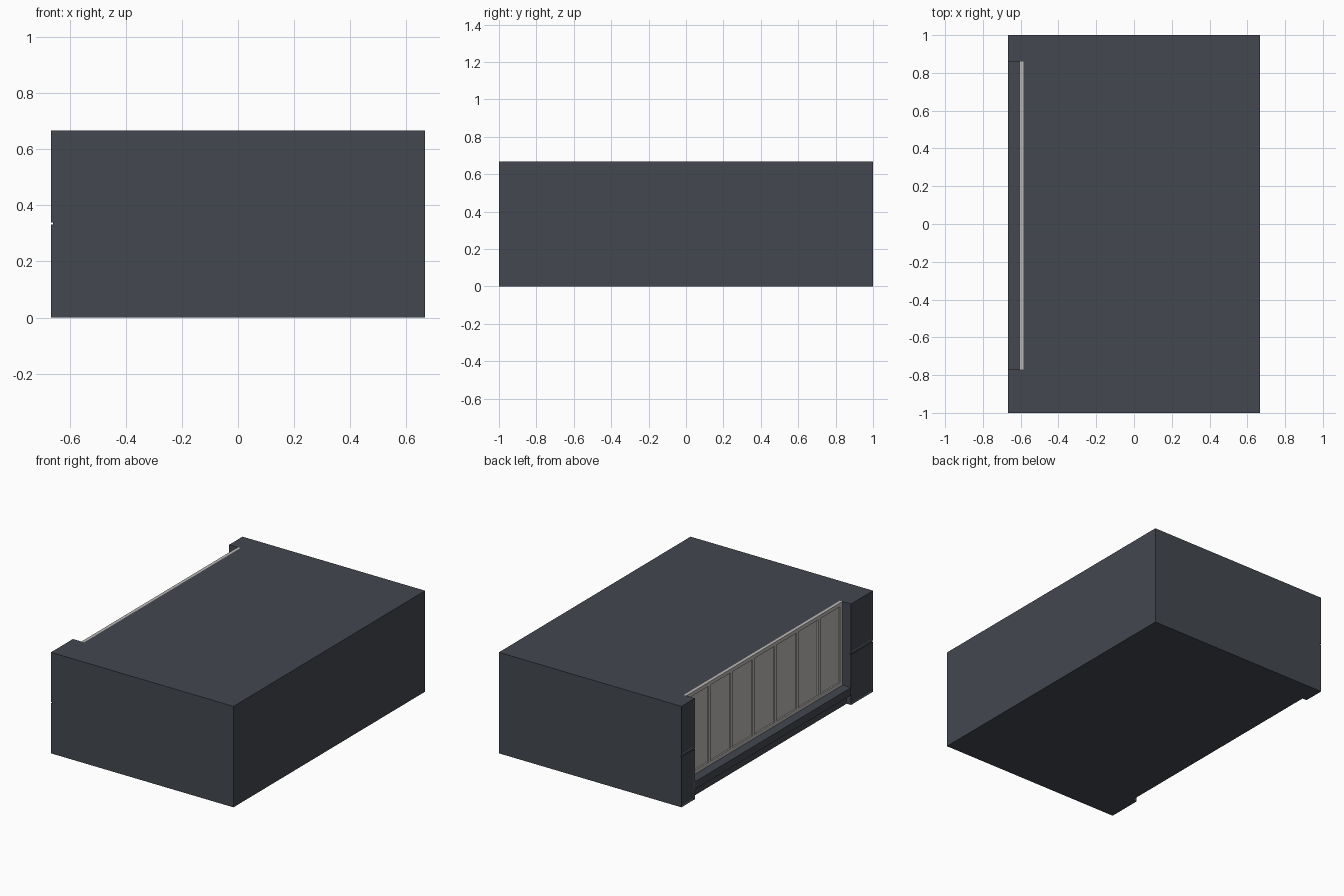
import bpy
import bmesh

if "Cube" in bpy.data.objects:
    bpy.data.objects.remove(bpy.data.objects["Cube"])


def material(name, rgb):
    m = bpy.data.materials.new(name)
    m.diffuse_color = (*rgb, 1.0)
    m.use_nodes = True
    m.node_tree.nodes["Principled BSDF"].inputs["Base Color"].default_value = m.diffuse_color
    return m


SLATE = material("dark_slate", (0.056, 0.065, 0.080))
LIGHT = material("light_grey", (0.49, 0.48, 0.465))

# Main dimensions
X0, X1, H = -0.667, 0.667, 0.667
Y0, Y1 = -0.77, 0.86        # ends of the recess
WALL, FACE = -0.585, -0.605  # recess back wall, window frame face
SILL = 0.115


def finish(bm, name, mat):
    bmesh.ops.recalc_face_normals(bm, faces=bm.faces)
    me = bpy.data.meshes.new(name)
    bm.to_mesh(me)
    bm.free()
    me.materials.append(mat)
    ob = bpy.data.objects.new(name, me)
    bpy.context.collection.objects.link(ob)
    return ob


def prism(name, pts, z0, z1, mat):
    """Extrude a plan outline upwards."""
    bm = bmesh.new()
    f = bm.faces.new([bm.verts.new((x, y, z0)) for x, y in pts])
    ext = bmesh.ops.extrude_face_region(bm, geom=[f])["geom"]
    for v in ext:
        if isinstance(v, bmesh.types.BMVert):
            v.co.z = z1
    return finish(bm, name, mat)


def box(name, x, y, z, mat, inset=None):
    """Box from ranges; inset = (border, depth) sinks a panel into the -x side."""
    bm = bmesh.new()
    bmesh.ops.create_cube(bm, size=1)
    for v in bm.verts:
        v.co = [r[0] if c < 0 else r[1] for c, r in zip(v.co, (x, y, z))]
    bm.normal_update()
    if inset:
        side = [f for f in bm.faces if f.normal.x < -0.9]
        bmesh.ops.inset_region(bm, faces=side, thickness=inset[0])
        for v in side[0].verts:
            v.co.x += inset[1]
    return finish(bm, name, mat)


# Body with the recess cut out of its left side
PX = X0 + 0.007
prism("body", [(PX, -1), (X1, -1), (X1, 1), (PX, 1), (PX, Y1),
               (WALL, Y1), (WALL, Y0), (PX, Y0)], 0, H, SLATE)

# Pillar facing panels, two per pillar with a groove between
for side, yr in (("front", (-1, Y0)), ("back", (Y1, 1))):
    for level, zr in (("lower", (0, 0.331)), ("upper", (0.339, H))):
        box(f"{side}_{level}_panel", (X0, PX), yr, zr, SLATE, (0.012, 0.005))

# Toe kick and projecting sill
box("toe_kick", (X0 + 0.032, WALL), (Y0, Y1), (0, 0.065), SLATE)
box("sill", (X0, WALL), (Y0, Y1), (0.065, SILL), SLATE)

# Window backing panel and frame
box("window_panel", (FACE + 0.009, WALL), (Y0, Y1), (SILL, H), LIGHT)
B = 0.025
FX = (FACE, FACE + 0.009)
box("frame_bottom", FX, (Y0, Y1), (SILL, SILL + B), LIGHT)
box("frame_top", FX, (Y0, Y1), (H - B, H), LIGHT)
ZR = (SILL + B, H - B)
box("frame_front", FX, (Y0, Y0 + B), ZR, LIGHT)
box("frame_back", FX, (Y1 - B, Y1), ZR, LIGHT)

# Six evenly spaced mullions
pitch = (Y1 - Y0 - B) / 7
for i in range(1, 7):
    c = Y0 + B / 2 + i * pitch
    box(f"mullion_{i}", FX, (c - 0.01, c + 0.01), ZR, LIGHT)
